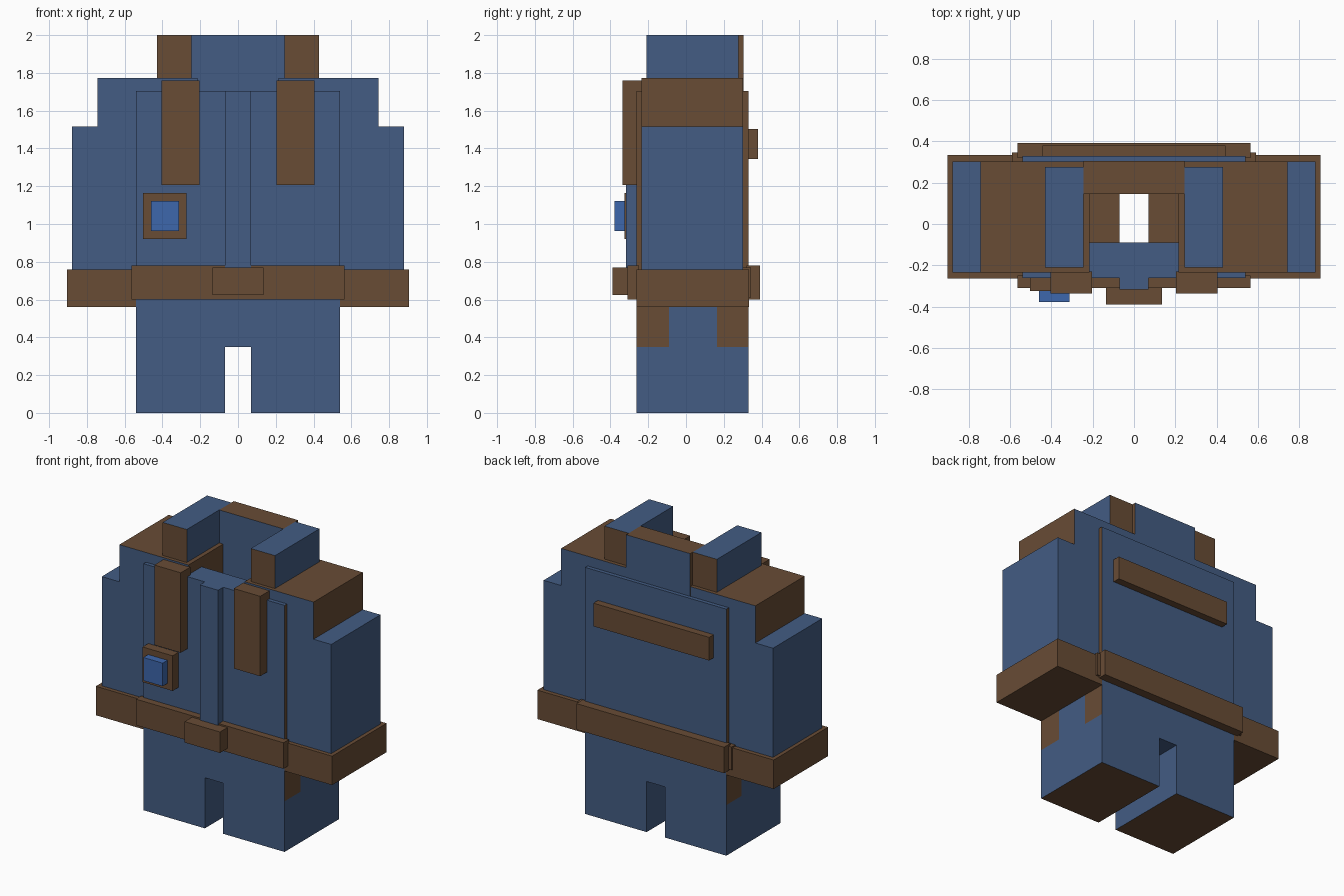
import bpy, bmesh
from mathutils import Vector

if "Cube" in bpy.data.objects:
    bpy.data.objects.remove(bpy.data.objects["Cube"])


def material(name, rgb):
    m = bpy.data.materials.new(name)
    lin = [((c / 255 + 0.055) / 1.055) ** 2.4 for c in rgb]
    m.diffuse_color = (*lin, 1)
    m.use_nodes = True
    m.node_tree.nodes["Principled BSDF"].inputs["Base Color"].default_value = m.diffuse_color
    return m


BLUE = material("denim blue", (67, 92, 131))
BROWN = material("leather brown", (104, 76, 53))
BRIGHT = material("bright blue", (61, 103, 172))


def box(name, x, y, z, mat, trim=None, trim_dirs=()):
    """Box from ranges; faces pointing along trim_dirs take the trim colour."""
    bm = bmesh.new()
    bmesh.ops.create_cube(bm, size=1)
    for v in bm.verts:
        v.co = Vector([r[0] if c < 0 else r[1] for c, r in zip(v.co, (x, y, z))])
    bmesh.ops.recalc_face_normals(bm, faces=bm.faces)
    dirs = {"-x": (-1, 0, 0), "+x": (1, 0, 0), "-y": (0, -1, 0),
            "+y": (0, 1, 0), "-z": (0, 0, -1), "+z": (0, 0, 1)}
    for f in bm.faces:
        if any(f.normal.dot(Vector(dirs[d])) > 0.9 for d in trim_dirs):
            f.material_index = 1
    me = bpy.data.meshes.new(name)
    bm.to_mesh(me)
    bm.free()
    me.materials.append(mat)
    if trim:
        me.materials.append(trim)
    ob = bpy.data.objects.new(name, me)
    bpy.context.collection.objects.link(ob)


def pair(name, x, *args):
    """The same box on the right and left sides."""
    box("right_" + name, x, *args)
    box("left_" + name, (-x[1], -x[0]), *args)


SIDES = ("-x", "+x")

# Legs, hips and the front and back jacket panels
pair("leg", (0.07, 0.54), (-0.262, 0.33), (0, 0.35), BLUE, BROWN, ("-z", "+z"))
pair("hip", (0.07, 0.54), (-0.09, 0.165), (0.35, 0.76), BLUE, BROWN, ("+z",))
box("front_panel", (-0.54, 0.54), (-0.262, -0.09), (0.35, 1.705), BLUE, BROWN, SIDES)
box("back_panel", (-0.54, 0.54), (0.165, 0.33), (0.35, 1.705), BLUE, BROWN, SIDES)
box("front_placket", (-0.07, 0.07), (-0.317, -0.262), (0.76, 1.705), BLUE)

# Shoulders, sleeves and cuffs
pair("shoulder", (0.215, 0.743), (-0.235, 0.303), (0.76, 1.772), BLUE, BROWN,
     ("+z", "-x", "+x"))
pair("sleeve", (0.743, 0.878), (-0.235, 0.303), (0.76, 1.515), BLUE)
pair("cuff", (0.54, 0.904), (-0.263, 0.333), (0.56, 0.76), BROWN)

# Raised collar
pair("collar", (0.245, 0.43), (-0.21, 0.277), (1.772, 2.0), BLUE, BROWN, ("-y", "+y"))
box("back_collar", (-0.245, 0.245), (0.145, 0.304), (0.76, 2.0), BLUE, BROWN,
    ("+z", "-x", "+x"))

# Straps
pair("chest_strap", (0.203, 0.405), (-0.336, -0.23), (1.207, 1.76), BROWN)
box("back_strap", (-0.443, 0.443), (0.33, 0.38), (1.343, 1.503), BROWN)

# Belt with buckle and side loops
box("front_belt", (-0.565, 0.565), (-0.31, -0.25), (0.6, 0.78), BROWN)
box("back_belt", (-0.565, 0.565), (0.32, 0.391), (0.6, 0.78), BROWN)
pair("belt_loop", (0.54, 0.59), (0.3, 0.345), (0.61, 0.77), BROWN)
box("buckle", (-0.135, 0.135), (-0.39, -0.31), (0.625, 0.77), BROWN)

# Chest badge
box("badge_frame", (-0.503, -0.273), (-0.325, -0.262), (0.92, 1.163), BROWN)
box("badge_gem", (-0.46, -0.312), (-0.378, -0.325), (0.962, 1.122), BRIGHT)
